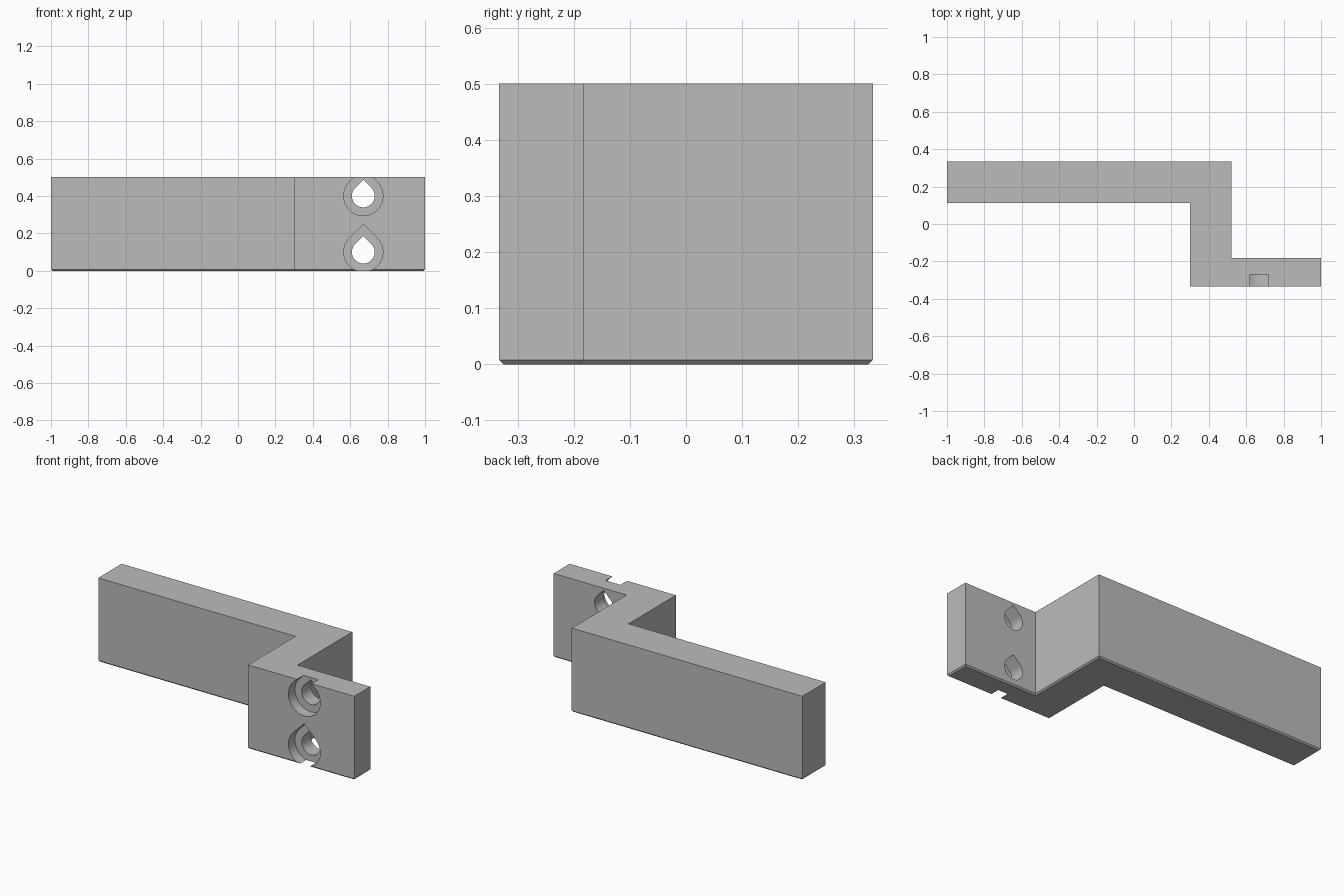
import bpy, bmesh, math
from mathutils import Vector

if "Cube" in bpy.data.objects:
    bpy.data.objects.remove(bpy.data.objects["Cube"])

grey = bpy.data.materials.new("plain grey")
grey.diffuse_color = (0.5, 0.5, 0.5, 1)
grey.use_nodes = True
grey.node_tree.nodes["Principled BSDF"].inputs["Base Color"].default_value = grey.diffuse_color


def loft(name, rings):
    """Solid through matching rings of points, capped at both ends."""
    bm = bmesh.new()
    rows = [[bm.verts.new(p) for p in ring] for ring in rings]
    n = len(rows[0])
    for a, b in zip(rows, rows[1:]):
        for i in range(n):
            j = (i + 1) % n
            bm.faces.new((a[i], a[j], b[j], b[i]))
    bm.faces.new(rows[0][::-1])
    bm.faces.new(rows[-1])
    bmesh.ops.recalc_face_normals(bm, faces=bm.faces)
    mesh = bpy.data.meshes.new(name)
    bm.to_mesh(mesh)
    bm.free()
    mesh.materials.append(grey)
    obj = bpy.data.objects.new(name, mesh)
    bpy.context.collection.objects.link(obj)
    return obj


def inset(pts, d):
    """Move every edge of a counter-clockwise right-angled outline inward."""
    out = []
    for i, p in enumerate(pts):
        e1 = (p - pts[i - 1]).normalized()
        e2 = (pts[(i + 1) % len(pts)] - p).normalized()
        out.append(p + d * Vector((-e1.y - e2.y, e1.x + e2.x)))
    return out


def teardrop(name, z, r, y0, y1):
    """Round hole with a 45 degree pointed roof, running along y."""
    steps = 48
    prof = [(0, r * math.sqrt(2))]
    for i in range(steps + 1):
        a = math.radians(135 + 270 * i / steps)
        prof.append((r * math.cos(a), r * math.sin(a)))
    return loft(name, [[(0.67 + x, y, z + h) for x, h in prof] for y in (y0, y1)])


# Stepped bracket with a small chamfer around its bottom edge
outline = [Vector(p) for p in (
    (-1, 0.113), (0.3, 0.113), (0.3, -0.333), (1, -0.333),
    (1, -0.183), (0.52, -0.183), (0.52, 0.333), (-1, 0.333))]
ch = 0.008
bracket = loft("bracket", [
    [(p.x, p.y, z) for p in pts]
    for pts, z in ((inset(outline, ch), 0), (outline, ch), (outline, 0.5))])

# Two screw holes, each with a wider recess in the front
cutters = []
for z in (0.1, 0.4):
    cutters.append(teardrop("screw_hole_cutter", z, 0.061, -0.4, -0.1))
    cutters.append(teardrop("screw_recess_cutter", z, 0.105, -0.4, -0.27))

bpy.context.view_layer.objects.active = bracket
bracket.select_set(True)
for c in cutters:
    c.hide_render = True
    mod = bracket.modifiers.new("cut", "BOOLEAN")
    mod.operation = "DIFFERENCE"
    mod.solver = "EXACT"
    mod.object = c
    bpy.ops.object.modifier_apply(modifier=mod.name)
for c in cutters:
    bpy.data.objects.remove(c)

bpy.ops.object.shade_smooth_by_angle(angle=math.radians(30))
